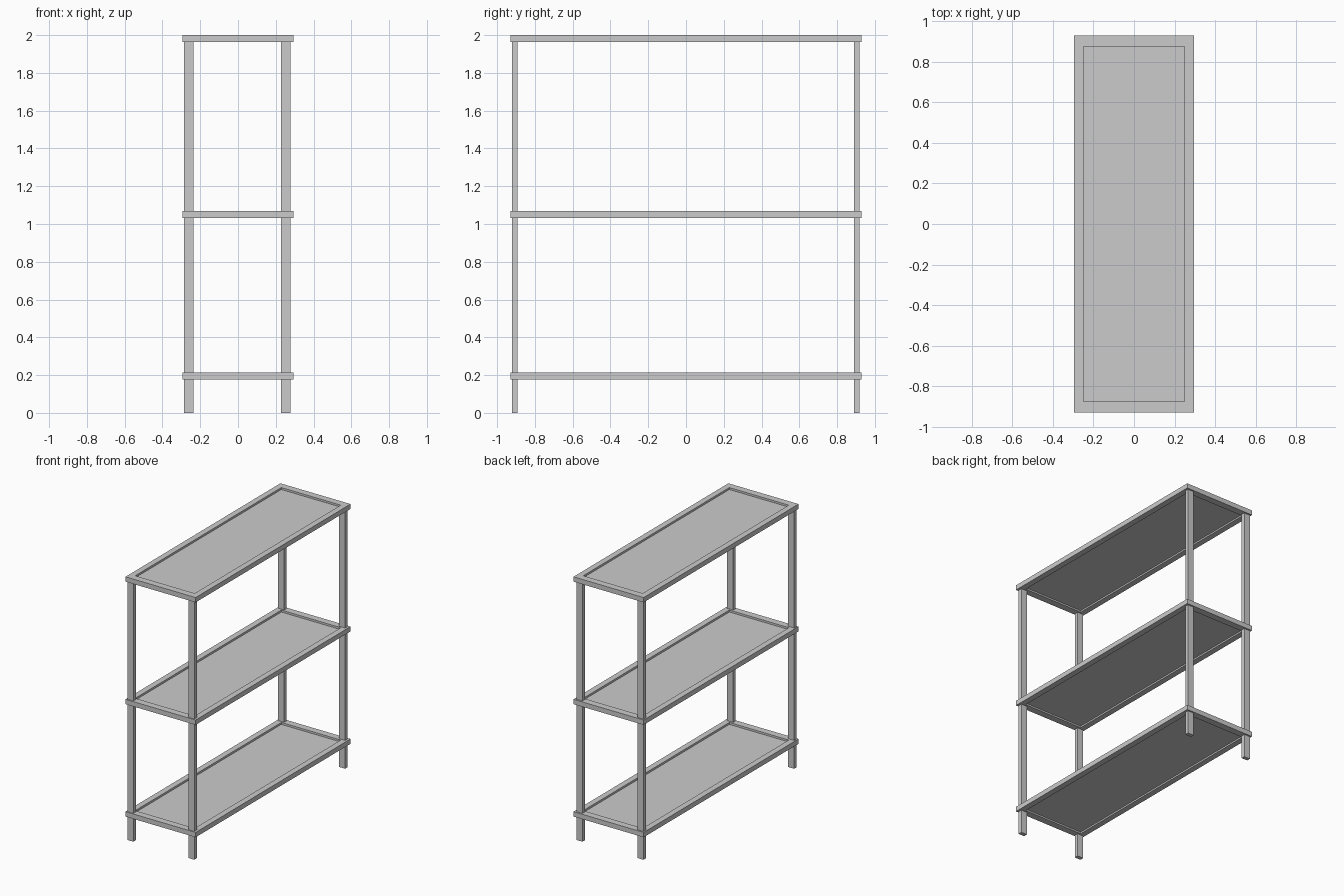
import bpy, bmesh

if "Cube" in bpy.data.objects:
    bpy.data.objects.remove(bpy.data.objects["Cube"])

HX, HY = 0.295, 0.93      # outer half size of a shelf
IX, IY = 0.25, 0.877      # half size of the recessed panel
H = 0.037                 # rim height


def box(name, x0, x1, y0, y1, z0, z1):
    bm = bmesh.new()
    bmesh.ops.create_cube(bm, size=1)
    for v in bm.verts:
        v.co.x = x1 if v.co.x > 0 else x0
        v.co.y = y1 if v.co.y > 0 else y0
        v.co.z = z1 if v.co.z > 0 else z0
    return finish(name, bm)


def finish(name, bm):
    mesh = bpy.data.meshes.new(name)
    bm.to_mesh(mesh)
    bm.free()
    ob = bpy.data.objects.new(name, mesh)
    bpy.context.collection.objects.link(ob)
    return ob


def rim(name, z0, z1):
    """Rectangular frame with an open middle."""
    bm = bmesh.new()
    signs = [(-1, -1), (1, -1), (1, 1), (-1, 1)]
    loops = [[bm.verts.new((sx * x, sy * y, z)) for sx, sy in signs]
             for x, y, z in [(HX, HY, z0), (HX, HY, z1), (IX, IY, z1), (IX, IY, z0)]]
    for a, b in zip(loops, loops[1:] + loops[:1]):
        for i in range(4):
            j = (i + 1) % 4
            bm.faces.new((a[i], a[j], b[j], b[i]))
    bmesh.ops.recalc_face_normals(bm, faces=bm.faces)
    return finish(name, bm)


# Three shelves: raised rim around a thin recessed panel
for label, top in (("bottom", 0.215), ("middle", 1.069), ("top", 2.0)):
    rim(label + "_shelf_rim", top - H, top)
    box(label + "_shelf_panel", -IX - 0.01, IX + 0.01, -IY - 0.01, IY + 0.01,
        top - 0.025, top - 0.015)

# Four legs running through the lower shelves up to the top rim
for side, x0, x1 in (("left", -0.285, -0.235), ("right", 0.228, 0.278)):
    for end, y0, y1 in (("front", -0.922, -0.892), ("back", 0.889, 0.918)):
        box(f"{end}_{side}_leg", x0, x1, y0, y1, 0, 1.97)
